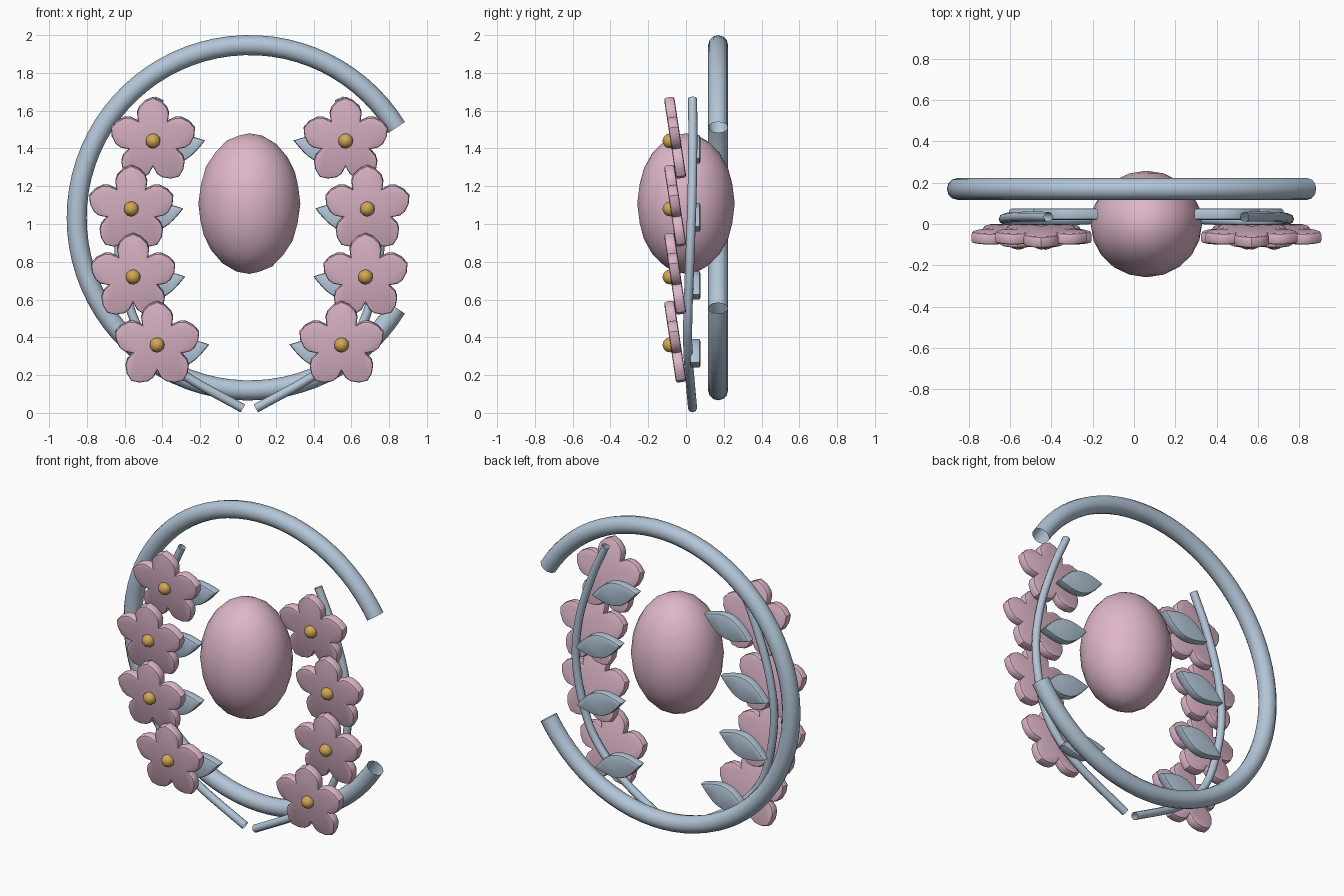
import bpy, bmesh, math
from mathutils import Vector, Matrix

if "Cube" in bpy.data.objects:
    bpy.data.objects.remove(bpy.data.objects["Cube"], do_unlink=True)

MID = 0.06  # x of the mirror line


def material(name, color):
    m = bpy.data.materials.new(name)
    m.use_nodes = True
    m.diffuse_color = (*color, 1)
    m.node_tree.nodes["Principled BSDF"].inputs["Base Color"].default_value = (*color, 1)
    return m


pink = material("blossom pink", (0.73, 0.47, 0.59))
blue = material("pale blue", (0.45, 0.56, 0.68))
gold = material("gold", (0.64, 0.38, 0.09))


def finish(bm, name, mat, angle=40):
    bmesh.ops.recalc_face_normals(bm, faces=bm.faces)
    mesh = bpy.data.meshes.new(name)
    bm.to_mesh(mesh)
    bm.free()
    mesh.materials.append(mat)
    ob = bpy.data.objects.new(name, mesh)
    bpy.context.collection.objects.link(ob)
    bpy.ops.object.select_all(action="DESELECT")
    ob.select_set(True)
    bpy.context.view_layer.objects.active = ob
    bpy.ops.object.shade_smooth_by_angle(angle=math.radians(angle))
    return ob


def tube(name, path, radius, sides, mat):
    """Open-ended round tube swept along a path close to the xz plane."""
    bm = bmesh.new()
    rings = []
    for i, p in enumerate(path):
        t = (path[min(i + 1, len(path) - 1)] - path[max(i - 1, 0)]).normalized()
        u = t.cross(Vector((0, 1, 0))).normalized()
        v = t.cross(u)
        angles = [math.tau * k / sides for k in range(sides)]
        rings.append([bm.verts.new(p + radius * (u * math.cos(a) + v * math.sin(a))) for a in angles])
    for a, b in zip(rings, rings[1:]):
        for k in range(sides):
            n = (k + 1) % sides
            bm.faces.new((a[k], a[n], b[n], b[k]))
    return finish(bm, name, mat, 60)


def smooth_path(points, steps):
    """Catmull-Rom curve through the points."""
    p = [Vector(q) for q in points]
    p = [2 * p[0] - p[1]] + p + [2 * p[-1] - p[-2]]
    out = []
    for a, b, c, d in zip(p, p[1:], p[2:], p[3:]):
        for s in range(steps):
            t = s / steps
            out.append(0.5 * (2 * b + (c - a) * t + (2 * a - 5 * b + 4 * c - d) * t * t
                              + (3 * b - a - 3 * c + d) * t ** 3))
    return out + [p[-2]]


def plate(name, outline, depth, bevel, matrix, mat):
    """Extruded xz outline with softened rims on both faces."""
    bm = bmesh.new()
    front = bm.faces.new([bm.verts.new((x, -depth / 2, z)) for x, z in outline])
    back = bmesh.ops.extrude_face_region(bm, geom=[front], use_keep_orig=True)
    moved = [g for g in back["geom"] if isinstance(g, bmesh.types.BMVert)]
    bmesh.ops.translate(bm, verts=moved, vec=(0, depth, 0))
    bmesh.ops.recalc_face_normals(bm, faces=bm.faces)
    rims = [e for e in bm.edges if abs(e.verts[0].co.y - e.verts[1].co.y) < depth / 2]
    bmesh.ops.bevel(bm, geom=rims, offset=bevel, segments=2, profile=0.5, affect="EDGES")
    bmesh.ops.transform(bm, matrix=matrix, verts=bm.verts)
    return finish(bm, name, mat, 35)


def ball(name, center, size, detail, mat):
    bm = bmesh.new()
    bmesh.ops.create_icosphere(bm, subdivisions=detail, radius=1)
    bmesh.ops.transform(bm, matrix=Matrix.Translation(center) @ Matrix.Diagonal((*size, 1)), verts=bm.verts)
    return finish(bm, name, mat, 60)


# Broken ring, open toward +x
gap = 0.55
arc = [gap + (math.tau - 2 * gap) * i / 64 for i in range(65)]
tube("ring", [Vector((MID + 0.914 * math.cos(a), 0.17, 1.033 + 0.914 * math.sin(a))) for a in arc],
     0.053, 12, blue)

# Central egg
ball("egg", (MID, 0, 1.108), (0.27, 0.258, 0.372), 3, pink)

# Five-petal outline: (angle from the petal axis in degrees, radius)
petal = [(-36, 0.135), (-29, 0.175), (-22, 0.198), (-11, 0.22), (0, 0.234),
         (11, 0.22), (22, 0.198), (29, 0.175)]
flower_outline = []
for k in range(5):
    for deg, r in petal:
        a = math.radians(90 + 72 * k + deg)
        flower_outline.append((r * math.cos(a), r * math.sin(a)))

# Pointed leaf outline along x
LEAF = 0.165
n = 10
upper = [(-LEAF + 2 * LEAF * i / n, 0.073 * math.sin(math.pi * i / n)) for i in range(n)]
leaf_outline = upper + [(-x, -z) for x, z in upper]

# Stem: (distance from the mirror line, y, z)
stem_points = [(0.035, 0.035, 0.024), (0.33, 0.02, 0.19), (0.50, 0.01, 0.33), (0.62, 0.01, 0.52),
               (0.69, 0.022, 0.85), (0.665, 0.032, 1.15), (0.57, 0.036, 1.45), (0.475, 0.035, 1.665)]
flowers = [(0.51, 1.44), (0.625, 1.08), (0.615, 0.72), (0.488, 0.36)]

for side, label in ((-1, "right"), (1, "left")):
    path = smooth_path([(MID + side * d, y, z) for d, y, z in stem_points], 6)
    tube(f"{label}_stem", path, 0.024, 8, blue)
    for i, (d, z) in enumerate(flowers, 1):
        x = MID + side * d
        # Blossom leaning forward at the top
        tilt = Matrix.Translation((x, -0.055, z)) @ Matrix.Rotation(0.15, 4, "X")
        plate(f"{label}_flower_{i}", flower_outline, 0.055, 0.012, tilt, pink)
        ball(f"{label}_flower_center_{i}", (x, -0.085, z), (0.04, 0.04, 0.04), 2, gold)
        # Leaf pointing inward and slightly up
        inner = d - 0.118
        turn = Matrix.Translation((MID + side * inner, 0.048, z - 0.045)) @ Matrix.Rotation(side * 0.29, 4, "Y")
        plate(f"{label}_leaf_{i}", leaf_outline, 0.055, 0.01, turn, blue)
